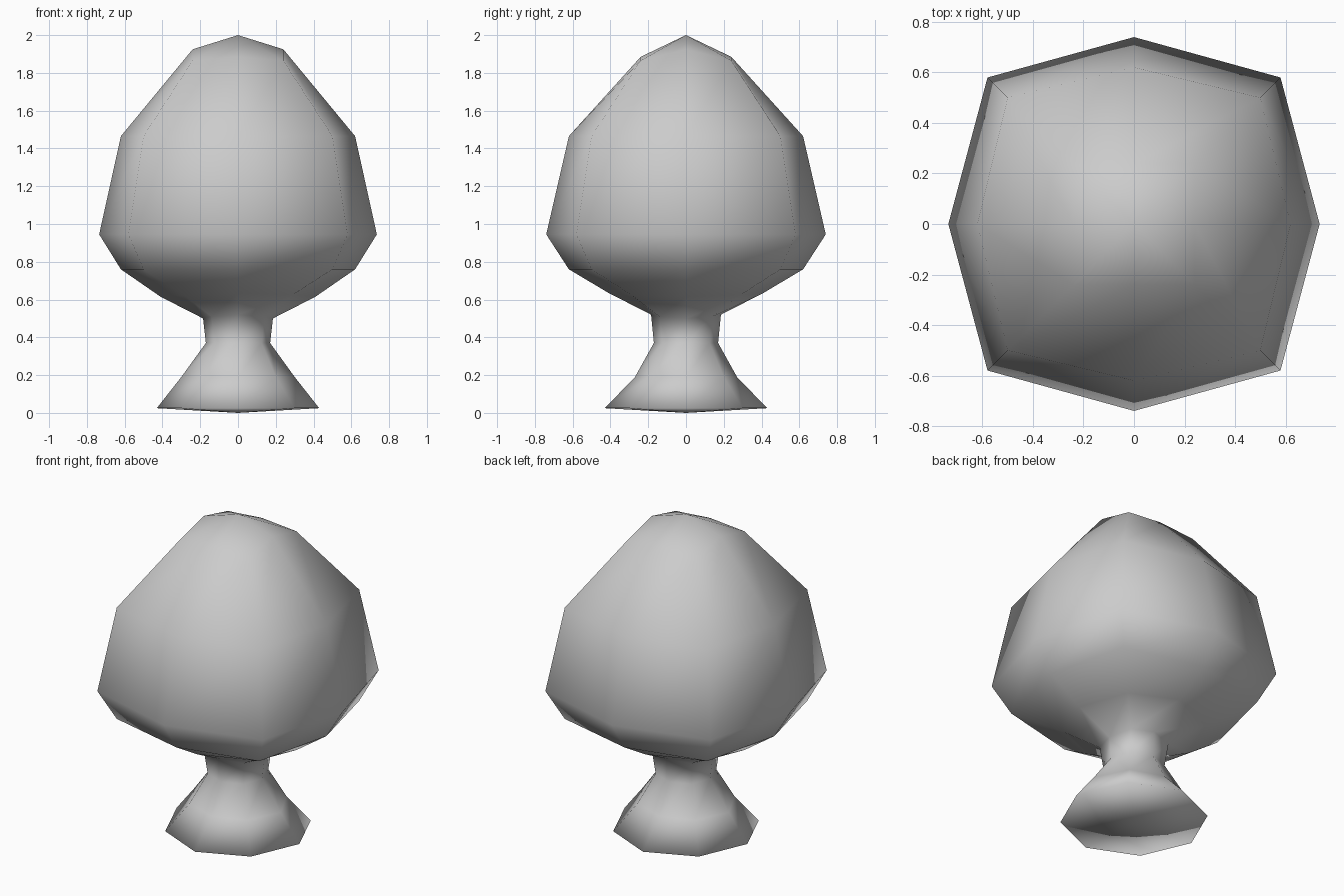
import bpy, bmesh

if "Cube" in bpy.data.objects:
    bpy.data.objects.remove(bpy.data.objects["Cube"])

# Eight-sided rings, bottom to top:
# (x-axis radius, y-axis radius, diagonal offset, z of x points, z of y points, z of diagonals)
TRUNK = [
    (0.43, 0.43, 0.30, 0.025, 0.025, 0.025),
    (0.30, 0.27, 0.20, 0.19, 0.19, 0.19),
    (0.17, 0.17, 0.125, 0.37, 0.37, 0.37),
    (0.185, 0.185, 0.14, 0.50, 0.52, 0.51),
]
CROWN = [
    (0.41, 0.41, 0.29, 0.615, 0.635, 0.625),
    (0.62, 0.62, 0.50, 0.76, 0.76, 0.76),
    (0.735, 0.74, 0.58, 0.945, 0.945, 0.945),
    (0.62, 0.62, 0.50, 1.465, 1.465, 1.465),
    (0.24, 0.24, 0.24, 1.925, 1.885, 1.865),
]


def add_ring(bm, rx, ry, d, zx, zy, zd):
    points = [(rx, 0, zx), (d, d, zd), (0, ry, zy), (-d, d, zd),
              (-rx, 0, zx), (-d, -d, zd), (0, -ry, zy), (d, -d, zd)]
    return [bm.verts.new(p) for p in points]


def cap(bm, ring, z):
    # Four quads meeting at a centre point
    centre = bm.verts.new((0, 0, z))
    for i in range(0, 8, 2):
        bm.faces.new((centre, ring[i], ring[i + 1], ring[(i + 2) % 8]))


# Trunk and crown form one continuous skin
bm = bmesh.new()
rings = [add_ring(bm, *r) for r in TRUNK + CROWN]
for low, high in zip(rings, rings[1:]):
    for i in range(8):
        j = (i + 1) % 8
        bm.faces.new((low[i], low[j], high[j], high[i]))
cap(bm, rings[0], 0.0)
cap(bm, rings[-1], 2.0)
bmesh.ops.recalc_face_normals(bm, faces=bm.faces)
for f in bm.faces:
    f.smooth = True

mesh = bpy.data.meshes.new("tree")
bm.to_mesh(mesh)
bm.free()
bpy.context.collection.objects.link(bpy.data.objects.new("tree", mesh))
